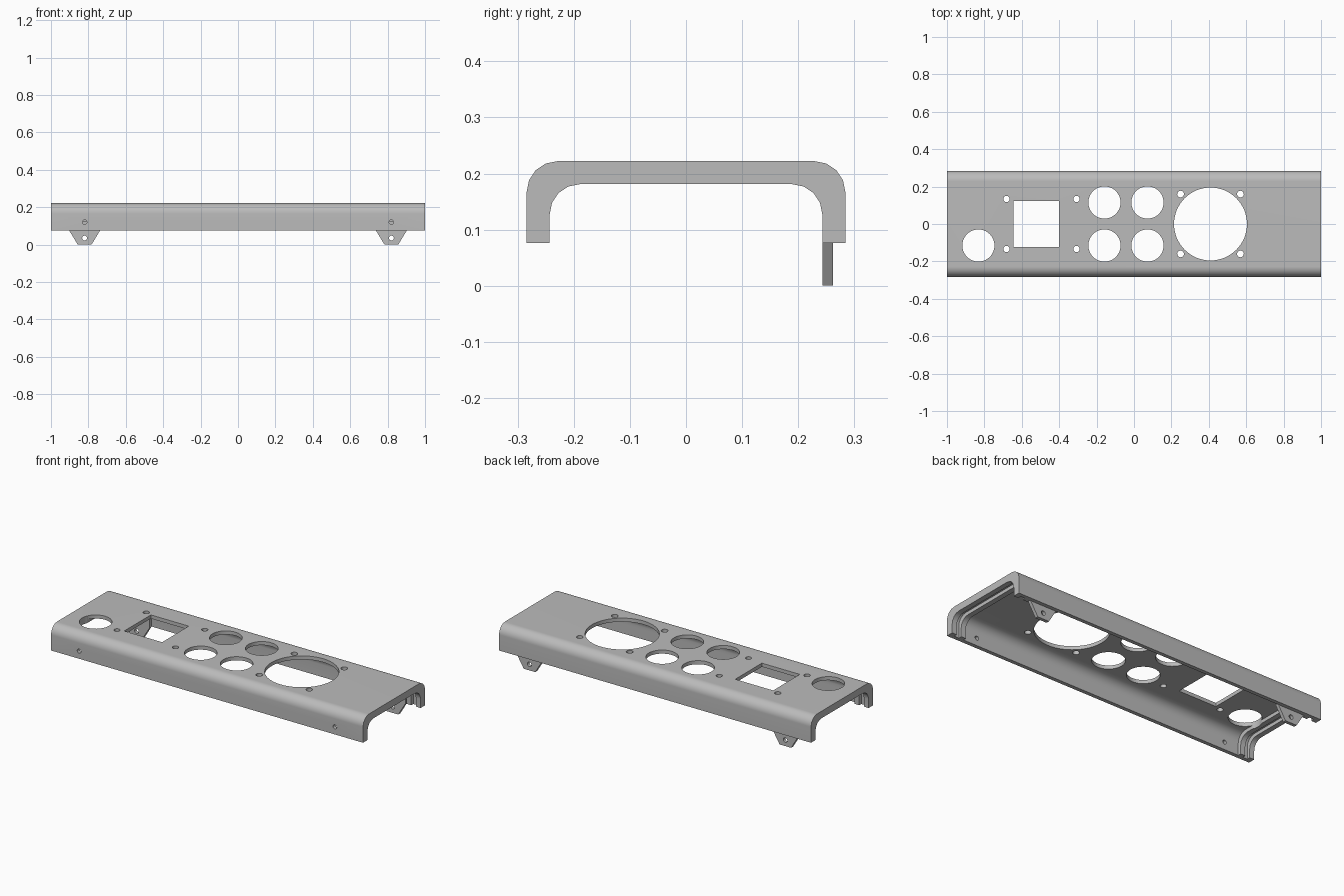
import bpy, bmesh, math
from mathutils import Matrix

default = bpy.data.objects.get("Cube")
if default:
    bpy.data.objects.remove(default, do_unlink=True)

grey = bpy.data.materials.new("plain grey")
grey.use_nodes = True
grey.diffuse_color = (0.5, 0.5, 0.5, 1)
grey.node_tree.nodes["Principled BSDF"].inputs["Base Color"].default_value = (0.5, 0.5, 0.5, 1)


def make_object(name, bm):
    bmesh.ops.recalc_face_normals(bm, faces=bm.faces)
    mesh = bpy.data.meshes.new(name)
    bm.to_mesh(mesh)
    bm.free()
    mesh.materials.append(grey)
    obj = bpy.data.objects.new(name, mesh)
    bpy.context.collection.objects.link(obj)
    return obj


def prism(name, points, offset):
    """Extrude a closed outline of 3D points along an offset."""
    bm = bmesh.new()
    face = bm.faces.new([bm.verts.new(p) for p in points])
    new = bmesh.ops.extrude_face_region(bm, geom=[face])["geom"]
    bmesh.ops.translate(bm, vec=offset, verts=[v for v in new if isinstance(v, bmesh.types.BMVert)])
    return make_object(name, bm)


def cylinder(name, centre, radius, depth, sides=48, along_y=False):
    bm = bmesh.new()
    turn = Matrix.Rotation(math.pi / 2, 4, "X") if along_y else Matrix()
    bmesh.ops.create_cone(bm, cap_ends=True, segments=sides, radius1=radius, radius2=radius,
                          depth=depth, matrix=Matrix.Translation(centre) @ turn)
    return make_object(name, bm)


def cut(target, cutters):
    """Subtract each cutter, then discard it."""
    bpy.context.view_layer.objects.active = target
    for cutter in cutters:
        cutter.hide_render = True
        mod = target.modifiers.new("cut", "BOOLEAN")
        mod.operation, mod.solver, mod.object = "DIFFERENCE", "EXACT", cutter
        bpy.ops.object.modifier_apply(modifier=mod.name)
        bpy.data.objects.remove(cutter, do_unlink=True)


def arch(half_width, top, radius, foot, steps=4):
    """Rounded arch outline in (y, z), from the front foot to the back foot."""
    right = [(half_width, foot)]
    for i in range(steps + 1):
        a = math.pi / 2 * i / steps
        right.append((half_width - radius + radius * math.cos(a),
                      top - radius + radius * math.sin(a)))
    return [(-y, z) for y, z in right] + right[::-1]


def arch_cutter(x0, x1, outline):
    return prism("channel_cutter", [(x0, y, z) for y, z in outline], (x1 - x0, 0, 0))


# Panel cover: solid arch, hollowed to leave a double rib at each end
FOOT, TOP = 0.076, 0.222
outer = arch(0.284, TOP, 0.055, FOOT)
rib_inner = arch(0.243, 0.181, 0.054, FOOT - 0.05)
shell_inner = arch(0.262, 0.201, 0.054, FOOT - 0.05)
cover = prism("panel_cover", [(-1, y, z) for y, z in outer], (2, 0, 0))
cutters = [arch_cutter(-1.1, 1.1, rib_inner), arch_cutter(-0.91, 0.91, shell_inner)]
for x in (-0.97, 0.94):
    cutters.append(arch_cutter(x, x + 0.03, shell_inner))

# Round openings in the top
openings = [(0.409, 0, 0.195), (-0.832, -0.115, 0.086)]
openings += [(x, y, 0.086) for x in (-0.158, 0.072) for y in (-0.115, 0.115)]
openings += [(x, y, 0.018) for x in (0.249, 0.569) for y in (-0.16, 0.16)]
openings += [(x, y, 0.017) for x in (-0.682, -0.307) for y in (-0.134, 0.134)]
for x, y, r in openings:
    sides = 64 if r > 0.1 else 48 if r > 0.05 else 20
    cutters.append(cylinder("hole_cutter", (x, y, TOP), r, 0.2, sides))

# Square window
cutters.append(prism("window_cutter", [(x, y, 0.1) for x, y in
               ((-0.644, -0.122), (-0.401, -0.122), (-0.401, 0.122), (-0.644, 0.122))], (0, 0, 0.2)))

# Screw holes in the front wall
for x in (-0.82, 0.82):
    cutters.append(cylinder("screw_cutter", (x, -0.27, 0.12), 0.012, 0.1, 20, True))
cut(cover, cutters)

# Mounting tabs inside the back wall
tabs = []
half = [(0.037, 0), (0.083, FOOT), (0.083, 0.125)]
for side, x in (("right", -0.82), ("left", 0.82)):
    outline = [(x + w, 0.243, z) for w, z in half] + [(x - w, 0.243, z) for w, z in half[::-1]]
    tab = prism(side + "_mounting_tab", outline, (0, 0.019, 0))
    cut(tab, [cylinder("tab_cutter", (x, 0.25, 0.035), 0.013, 0.1, 20, True)])
    tabs.append(tab)

# Smooth bends, keep edges sharp
for obj in [cover] + tabs:
    bpy.ops.object.select_all(action="DESELECT")
    obj.select_set(True)
    bpy.context.view_layer.objects.active = obj
    bpy.ops.object.shade_smooth_by_angle(angle=math.radians(30))
    weighted = obj.modifiers.new("even_normals", "WEIGHTED_NORMAL")
    weighted.keep_sharp = True
